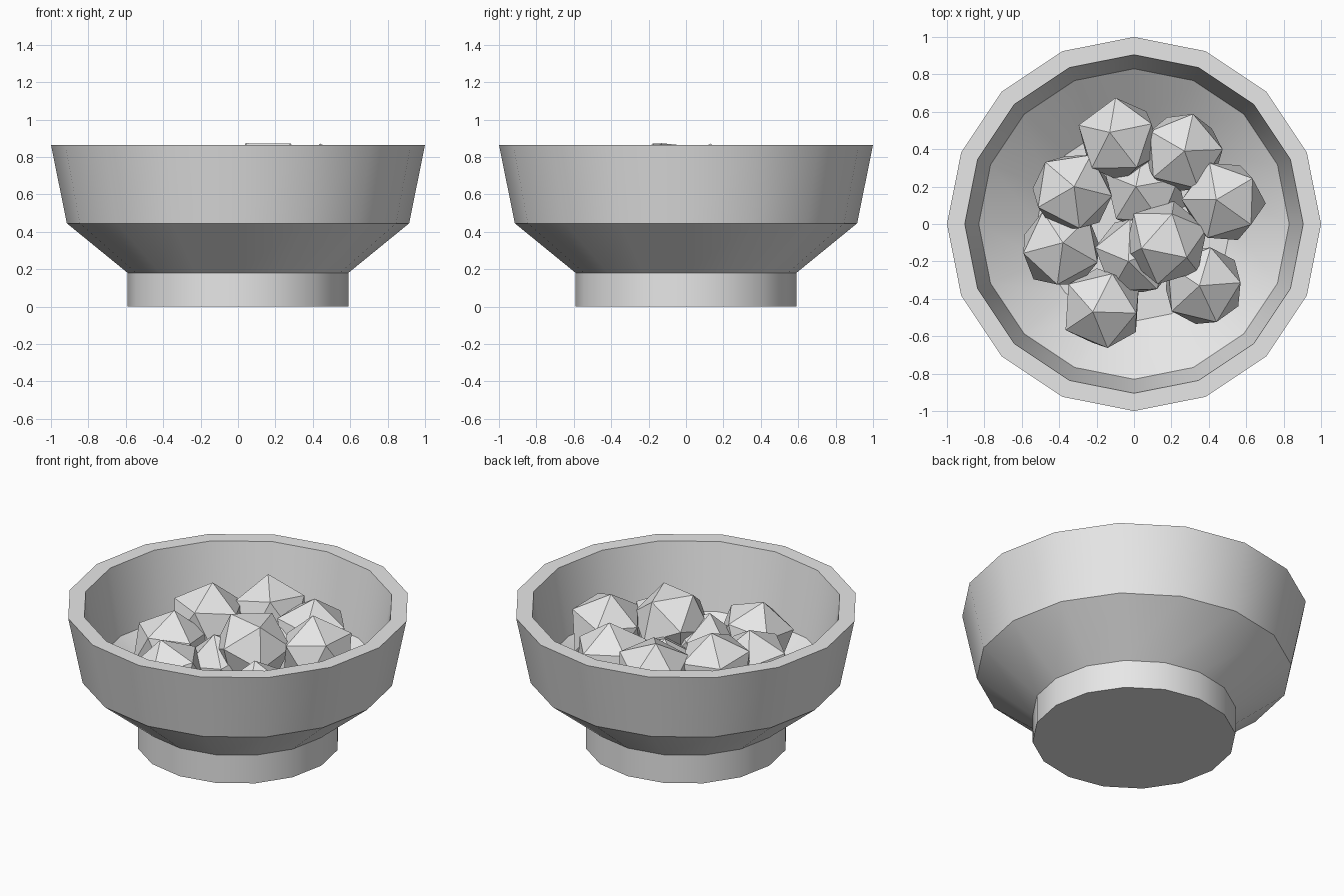
import bpy, bmesh, math
from mathutils import Vector, Quaternion

cube = bpy.data.objects.get("Cube")
if cube:
    bpy.data.objects.remove(cube, do_unlink=True)

# One pale grey for everything
grey = bpy.data.materials.new("pale_grey")
grey.use_nodes = True
colour = (0.8, 0.8, 0.8, 1)
grey.diffuse_color = colour
for node in grey.node_tree.nodes:
    if node.type == "BSDF_PRINCIPLED":
        node.inputs["Base Color"].default_value = colour


def add_object(name, bm):
    bmesh.ops.recalc_face_normals(bm, faces=bm.faces[:])
    mesh = bpy.data.meshes.new(name)
    bm.to_mesh(mesh)
    bm.free()
    mesh.materials.append(grey)
    obj = bpy.data.objects.new(name, mesh)
    bpy.context.collection.objects.link(obj)
    return obj


def lathe(name, profile, sides):
    """Turn (radius, height) points into a closed solid, capped at both ends."""
    bm = bmesh.new()
    rings = []
    for r, z in profile:
        angles = [2 * math.pi * i / sides for i in range(sides)]
        rings.append([bm.verts.new((r * math.cos(a), r * math.sin(a), z)) for a in angles])
    for low, high in zip(rings, rings[1:]):
        for i in range(sides):
            j = (i + 1) % sides
            bm.faces.new((low[i], low[j], high[j], high[i]))
    bm.faces.new(rings[0])
    bm.faces.new(rings[-1])
    return add_object(name, bm)


# Bowl: foot, flared belly, rim and hollow inside
bowl = lathe("bowl", [(0.59, 0), (0.59, 0.18), (0.915, 0.445), (1, 0.865),
                      (0.905, 0.865), (0.83, 0.45), (0.52, 0.22)], 16)
bpy.ops.object.select_all(action="DESELECT")
bowl.select_set(True)
bpy.context.view_layer.objects.active = bowl
bpy.ops.object.shade_smooth_by_angle(angle=math.radians(30))


def chunk(index, centre, hub, spoke):
    """Faceted lump: its top corner sits over hub, one edge from it heads to spoke."""
    radius = 0.235
    dx, dy = hub[0] - centre[0], hub[1] - centre[1]
    up = Vector((dx, dy, math.sqrt(radius ** 2 - dx ** 2 - dy ** 2)))
    spin = math.atan2(spoke[1] - hub[1], spoke[0] - hub[0])
    turn = Vector((0, 0, 1)).rotation_difference(up) @ Quaternion((0, 0, 1), spin)
    bm = bmesh.new()
    bmesh.ops.create_icosphere(bm, subdivisions=1, radius=radius)
    obj = add_object(f"chunk_{index}", bm)
    obj.rotation_mode = "QUATERNION"
    obj.rotation_quaternion = turn
    obj.location = centre


# Heap of chunks: centre, top corner, neighbouring corner
heap = [
    ((-0.08, 0.45, 0.62), (-0.13, 0.49), (-0.13, 0.64)),
    ((0.26, 0.38, 0.60), (0.27, 0.39), (0.32, 0.59)),
    ((-0.33, 0.17, 0.62), (-0.32, 0.20), (-0.46, 0.34)),
    ((0.48, 0.12, 0.64), (0.44, 0.13), (0.63, 0.26)),
    ((-0.39, -0.13, 0.54), (-0.38, -0.10), (-0.48, 0.08)),
    ((0.17, -0.10, 0.68), (0.04, -0.13), (0.28, -0.20)),
    ((-0.17, -0.45, 0.54), (-0.22, -0.47), (-0.13, -0.25)),
    ((0.37, -0.33, 0.50), (0.35, -0.33), (0.41, -0.08)),
    ((0.06, 0.18, 0.50), (0.01, 0.20), (0.02, 0.34)),
    ((0.01, -0.17, 0.52), (-0.03, -0.20), (-0.04, 0.02)),
]
for i, data in enumerate(heap, 1):
    chunk(i, *data)
